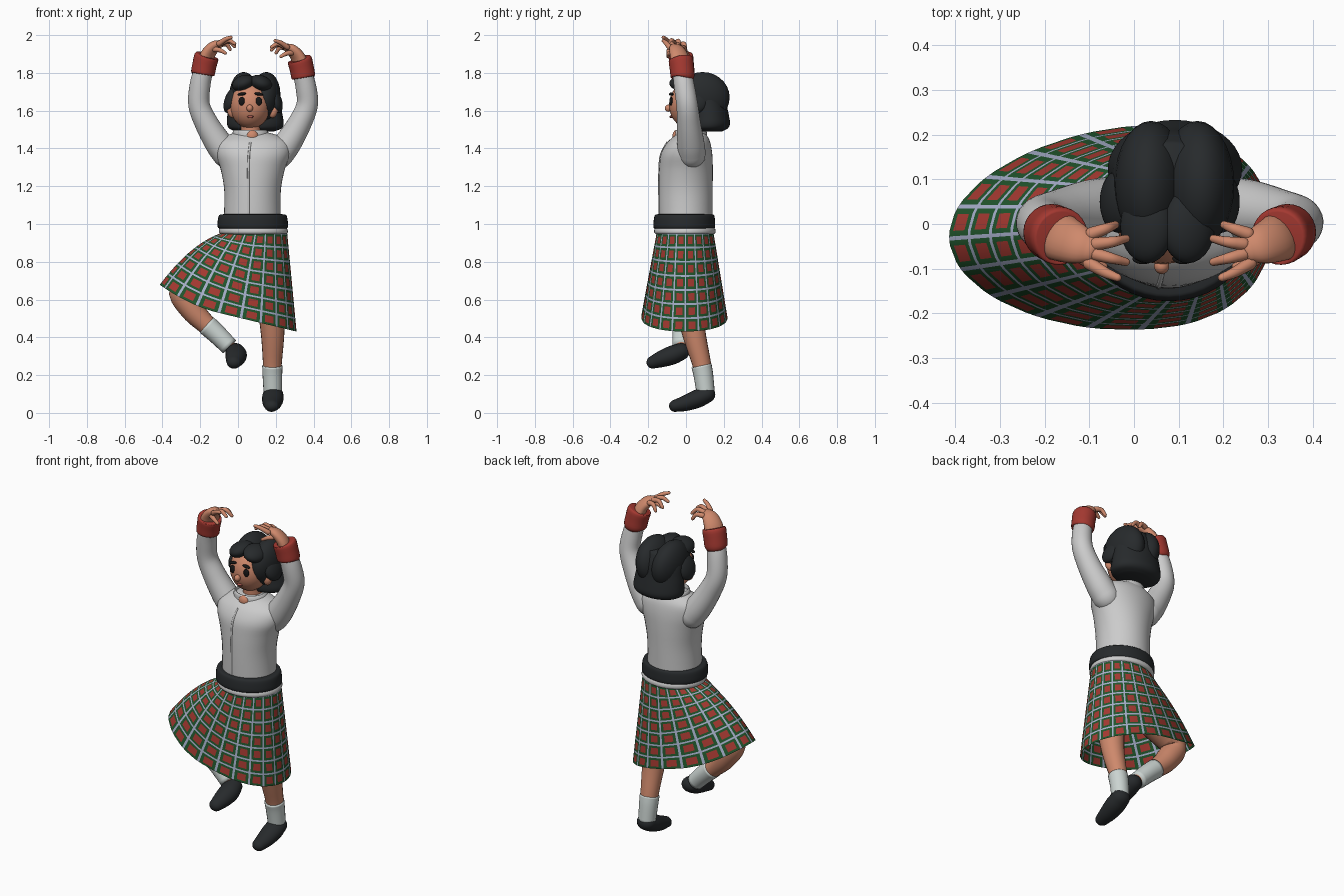
import bpy, bmesh, math
from mathutils import Vector

if "Cube" in bpy.data.objects:
    bpy.data.objects.remove(bpy.data.objects["Cube"])

def material(name, rgb):
    m = bpy.data.materials.new(name)
    m.diffuse_color = (*rgb, 1)
    m.use_nodes = True
    m.node_tree.nodes["Principled BSDF"].inputs["Base Color"].default_value = m.diffuse_color
    return m

SKIN = material("skin", (.62, .25, .15))
DARK = material("charcoal", (.02, .023, .025))
BLACK = material("black", (.008, .008, .008))
RED = material("red", (.37, .04, .03))
GREEN = material("green", (.015, .09, .025))
LILAC = material("lilac", (.38, .42, .58))
SOCK = material("sock", (.6, .66, .64))
LIP = material("lip", (.4, .1, .08))

def finish(name, bm, mats):
    bmesh.ops.recalc_face_normals(bm, faces=bm.faces)
    me = bpy.data.meshes.new(name)
    bm.to_mesh(me)
    bm.free()
    for f in me.polygons:
        f.use_smooth = True
    for m in mats:
        if m:
            me.materials.append(m)
    ob = bpy.data.objects.new(name, me)
    bpy.context.collection.objects.link(ob)
    return ob

def spline(pts, steps):
    # Catmull-Rom through tuples of any length
    P = [Vector(p) for p in pts]
    P = [2 * P[0] - P[1]] + P + [2 * P[-1] - P[-2]]
    out = []
    for i in range(1, len(P) - 2):
        a, b, c, d = P[i - 1:i + 3]
        for k in range(steps):
            t = k / steps
            out.append(.5 * (2 * b + (c - a) * t + (2 * a - 5 * b + 4 * c - d) * t * t
                             + (3 * b - a - 3 * c + d) * t ** 3))
    return out + [P[-2]]

def skin_rings(name, rings, mat, caps=True):
    bm = bmesh.new()
    R = [[bm.verts.new(p) for p in r] for r in rings]
    n = len(R[0])
    for a, b in zip(R, R[1:]):
        for i in range(n):
            bm.faces.new((a[i], a[(i + 1) % n], b[(i + 1) % n], b[i]))
    if caps:
        bm.faces.new(R[0])
        bm.faces.new(R[-1])
    return finish(name, bm, [mat])

def tube(name, pts, mat=None, wide=1.0, n=20, steps=5, round_ends=True):
    # round sweep through (x, y, z, radius)
    S = spline(pts, steps)
    C = [Vector(s[:3]) for s in S]
    T = [(C[min(i + 1, len(C) - 1)] - C[max(i - 1, 0)]).normalized() for i in range(len(C))]
    side = T[0].cross(Vector((0, 0, 1)))
    if side.length < .2:
        side = Vector((1, 0, 0))
    data = []
    for c, t, s in zip(C, T, S):
        side = (side - t * side.dot(t)).normalized()
        data.append((c, t, side.copy(), s[3]))
    if round_ends:
        angles = [math.radians(a) for a in (22, 45, 66, 83)]
        def dome(d, sign):
            c, t, s, r = d
            return [(c + t * r * math.sin(a) * sign, t, s, r * math.cos(a)) for a in angles]
        data = dome(data[0], -1)[::-1] + data + dome(data[-1], 1)
    rings = []
    for c, t, s, r in data:
        up = t.cross(s)
        rings.append([c + r * (s * wide * math.cos(a) + up * math.sin(a))
                      for a in (2 * math.pi * i / n for i in range(n))])
    return skin_rings(name, rings, mat)

def loft(name, rows, mat=None, n=40, steps=4, caps=True):
    # horizontal ellipses (z, centre x, radius x, centre y, radius y)
    rings = [[(cx + rx * math.cos(a), cy + ry * math.sin(a), z)
              for a in (2 * math.pi * i / n for i in range(n))]
             for z, cx, rx, cy, ry in spline(rows, steps)]
    return skin_rings(name, rings, mat, caps)

def ball(name, c, r, mat, rot=(0, 0, 0), n=28):
    bm = bmesh.new()
    bmesh.ops.create_uvsphere(bm, u_segments=n, v_segments=n // 2, radius=1)
    ob = finish(name, bm, [mat])
    ob.location, ob.scale, ob.rotation_euler = c, r, rot
    return ob

# Shirt, placket, hem, belt, collar
loft("shirt_body", [(.98, .077, .155, 0, .14), (1.05, .076, .15, -.002, .142), (1.18, .077, .15, -.002, .143),
                    (1.29, .078, .17, 0, .142), (1.37, .08, .197, .003, .136), (1.43, .08, .195, .014, .115),
                    (1.465, .078, .145, .025, .088), (1.485, .073, .085, .03, .065)])
tube("shirt_placket", [(.055, -.14, 1.05, .006), (.055, -.141, 1.18, .006), (.055, -.14, 1.3, .006),
                       (.058, -.131, 1.37, .006), (.065, -.1, 1.43, .006)], n=8)
loft("shirt_hem", [(.985, .078, .165, -.005, .145), (.975, .08, .18, -.006, .16), (.955, .082, .182, -.006, .162),
                   (.943, .083, .168, -.006, .148)])
loft("belt", [(1.052, .078, .155, -.008, .14), (1.046, .078, .178, -.008, .157), (1.01, .078, .186, -.009, .163),
              (.98, .079, .184, -.009, .162), (.972, .08, .16, -.008, .145)], DARK)
loft("collar", [(1.46, .07, .1, .025, .088), (1.49, .065, .092, .025, .084), (1.497, .065, .082, .025, .075),
                (1.47, .067, .08, .025, .07)], caps=False)
ball("collar_opening", (.075, -.05, 1.465), (.032, .022, .032), SKIN)

# Tartan skirt, flared over the raised knee
def skirt(cols=20, rows=7):
    cuts, bands = (0, .13, .3, .83), "LGRG"
    us = [(c + k) / cols for c in range(cols) for k in cuts]
    vs = [(r + k) / rows for r in range(rows) for k in cuts] + [1]
    bm = bmesh.new()
    grid = []
    for v in vs:
        row = []
        for u in us:
            a = 2 * math.pi * u
            co, si = math.cos(a), math.sin(a)
            hx = -.052 + .362 * co + .06 * si * si
            hz = .505 - .24 * hx + .75 * min(0, hx + .1) ** 2
            hem = Vector((hx, -.008 + .228 * si + .02 * min(0, co), hz))
            top = Vector((.09 + .17 * co, -.005 + .15 * si, .955))
            p = top.lerp(hem, v)
            p.z += .17 * v * (1 - v) * max(0, -co)
            row.append(bm.verts.new(p))
        grid.append(row)
    n = len(us)
    for j in range(len(vs) - 1):
        for i in range(n):
            f = bm.faces.new((grid[j][i], grid[j][(i + 1) % n], grid[j + 1][(i + 1) % n], grid[j + 1][i]))
            pair = bands[i % 4] + bands[j % 4]
            f.material_index = 2 if "L" in pair else 0 if pair == "RR" else 1
    finish("skirt", bm, [RED, GREEN, LILAC])
skirt()

# Arms, cuffs and hands, mirrored about the body's middle
def flip(pts, right):
    if not right:
        return pts
    return [(.16 - x, y, z - (.018 if z > 1.7 else 0), r) for x, y, z, r in pts]

for right in (False, True):
    tag = "left" if right else "right"
    tube(tag + "_sleeve", flip([(-.06, .03, 1.37, .075), (-.105, .025, 1.43, .072), (-.165, .015, 1.53, .063),
                                (-.206, .006, 1.63, .057), (-.2, -.008, 1.74, .055), (-.178, -.022, 1.83, .05)], right), n=28)
    tube(tag + "_cuff", flip([(-.187, -.018, 1.792, .054), (-.186, -.018, 1.798, .063), (-.178, -.022, 1.84, .064),
                              (-.167, -.027, 1.885, .065), (-.165, -.028, 1.892, .056)], right), RED,
         n=28, steps=3, round_ends=False)
    tube(tag + "_palm", flip([(-.172, -.025, 1.86, .036), (-.155, -.035, 1.905, .033), (-.125, -.047, 1.94, .028),
                              (-.098, -.055, 1.953, .02)], right), SKIN, wide=1.6)
    fingers = [((-.1, -.088, 1.955), (-.066, -.108, 1.978), (-.037, -.12, 1.988)),
               ((-.085, -.068, 1.96), (-.05, -.077, 1.972), (-.018, -.085, 1.955)),
               ((-.085, -.045, 1.96), (-.048, -.04, 1.968), (-.018, -.033, 1.94)),
               ((-.095, -.022, 1.95), (-.062, -.01, 1.952), (-.042, -.002, 1.925)),
               ((-.125, -.07, 1.925), (-.095, -.09, 1.92), (-.068, -.095, 1.905))]
    for i, f in enumerate(fingers):
        pts = [(*p, r) for p, r in zip(f, (.015, .012, .009))]
        tube(f"{tag}_finger_{i + 1}", flip(pts, right), SKIN, n=12, steps=4)

# Standing leg
tube("standing_leg", [(.16, -.03, .84, .09), (.17, 0, .65, .08), (.183, .04, .43, .063), (.182, .085, .25, .049),
                      (.184, .1, .14, .043)], SKIN)
tube("standing_sock", [(.182, .082, .25, .054), (.182, .092, .2, .052), (.184, .105, .1, .048)], SOCK, round_ends=False)
tube("standing_shoe", [(.186, .11, .098, .045), (.184, .06, .075, .048), (.181, 0, .052, .042), (.178, -.058, .037, .032)],
     DARK, wide=1.2)

# Raised leg
tube("raised_leg", [(.02, 0, .82, .09), (-.16, -.015, .745, .088), (-.295, -.02, .655, .07), (-.245, -.018, .55, .064),
                    (-.16, -.018, .46, .051), (-.06, -.022, .37, .042)], SKIN)
tube("raised_sock", [(-.165, -.018, .465, .055), (-.11, -.02, .415, .052), (-.045, -.025, .35, .048)], SOCK, round_ends=False)
tube("raised_shoe", [(-.015, -.025, .325, .045), (-.01, -.07, .307, .05), (-.014, -.125, .287, .045), (-.022, -.175, .268, .034)],
     DARK, wide=1.15)

# Head and face
tube("neck", [(.07, .04, 1.43, .055), (.068, .04, 1.48, .052), (.066, .04, 1.56, .055)], SKIN)
ball("head", (.065, .02, 1.63), (.108, .11, .125), SKIN)
ball("nose", (.062, -.094, 1.613), (.017, .018, .019), SKIN)
ball("mouth", (.065, -.078, 1.568), (.017, .01, .007), LIP)
for s, tag in ((-1, "right"), (1, "left")):
    x = .065 + s * .045
    ball(tag + "_eye", (x, -.079, 1.65), (.017, .009, .023), BLACK)
    ball(tag + "_eyebrow", (x, -.078, 1.688), (.024, .012, .008), BLACK, (0, s * .15, 0))
    ball(tag + "_ear", (.077 + s * .11, .015, 1.597), (.024, .022, .036), SKIN, (0, s * .25, 0))

# Hair: parted crown, fringe, side locks, flared bob
for s, tag in ((-1, "right"), (1, "left")):
    ball(tag + "_hair_crown", (.09 + s * .052, .088, 1.67), (.082, .143, .135), DARK, (0, s * .1, 0))
    ball(tag + "_fringe", (.075 + s * .046, -.005, 1.745), (.062, .083, .042), DARK, (0, s * .35, 0))
    ball(tag + "_side_lock", (.08 + s * .115, .05, 1.655), (.036, .07, .072), DARK, (0, -s * .35, 0))
loft("hair_bob", [(1.76, .085, .085, .1, .08), (1.7, .085, .125, .11, .095), (1.63, .087, .138, .118, .098),
                  (1.57, .09, .147, .123, .105), (1.53, .092, .15, .123, .11), (1.505, .092, .138, .12, .1),
                  (1.49, .09, .1, .12, .07)], DARK)
